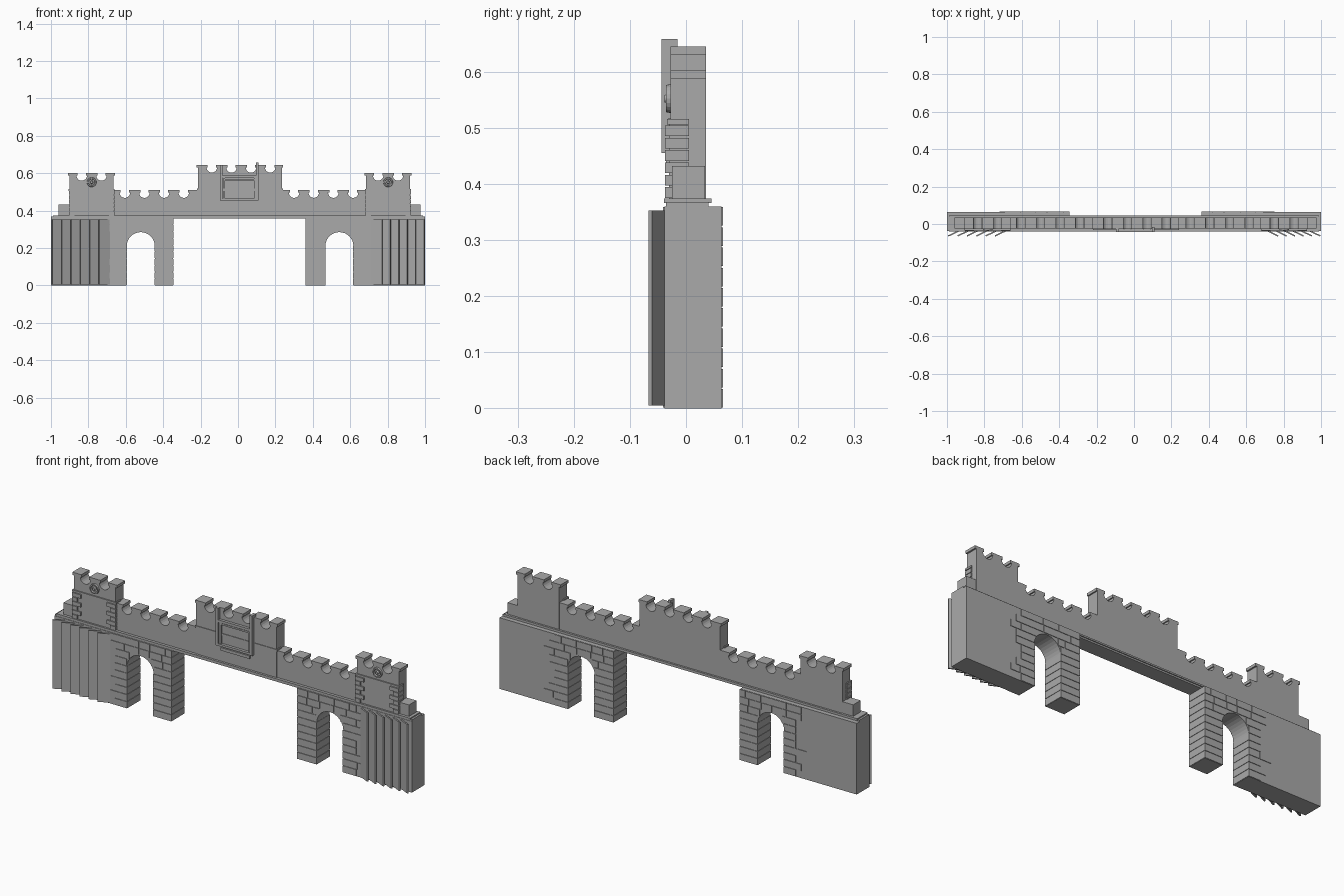
import bpy, bmesh, math, random
from mathutils import Matrix

if "Cube" in bpy.data.objects:
    bpy.data.objects.remove(bpy.data.objects["Cube"])

random.seed(4)
stone = bpy.data.materials.new("grey stone")
stone.diffuse_color = (0.4, 0.4, 0.4, 1)
stone.use_nodes = True
stone.node_tree.nodes["Principled BSDF"].inputs["Base Color"].default_value = stone.diffuse_color


def finish(bm, name):
    bmesh.ops.recalc_face_normals(bm, faces=bm.faces)
    me = bpy.data.meshes.new(name)
    bm.to_mesh(me)
    bm.free()
    me.materials.append(stone)
    ob = bpy.data.objects.new(name, me)
    bpy.context.collection.objects.link(ob)
    return ob


def add_box(bm, x0, x1, y0, y1, z0, z1):
    m = Matrix.Translation(((x0 + x1) / 2, (y0 + y1) / 2, (z0 + z1) / 2)) \
        @ Matrix.Diagonal((x1 - x0, y1 - y0, z1 - z0, 1))
    bmesh.ops.create_cube(bm, size=1, matrix=m)


def boxes(name, items):
    bm = bmesh.new()
    for b in items:
        add_box(bm, *b)
    return finish(bm, name)


def extrude_profile(name, pts, y0, y1):
    """Extrude an x-z outline from y0 to y1."""
    bm = bmesh.new()
    f = bm.faces.new([bm.verts.new((x, y0, z)) for x, z in pts])
    r = bmesh.ops.extrude_face_region(bm, geom=[f])
    for v in r["geom"]:
        if isinstance(v, bmesh.types.BMVert):
            v.co.y = y1
    return finish(bm, name)


def battlement(name, x0, x1, z0, top, centers, y0, y1, lip_l=0, lip_r=0):
    """Wall with scalloped notches and a thin overhanging cap."""
    r, cap = 0.028, 0.014
    pts = [(x0, z0), (x0, top - cap), (x0 - lip_l, top - cap), (x0 - lip_l, top)]
    for c in centers:
        pts += [(c - r + .006, top), (c - r + .006, top - cap)]
        pts += [(c - r * math.cos(a), top - cap - r * math.sin(a))
                for a in [math.pi * i / 10 for i in range(11)]]
        pts += [(c + r - .006, top - cap), (c + r - .006, top)]
    pts += [(x1 + lip_r, top), (x1 + lip_r, top - cap), (x1, top - cap), (x1, z0)]
    # drop coincident neighbours (caps without a lip)
    clean = [p for i, p in enumerate(pts) if p != pts[i - 1]]
    return extrude_profile(name, clean, y0, y1)


R, SPRING = 0.075, 0.21


def gatehouse(side, outer, inner, door, plain):
    """Lower wall with an arched doorway and projecting courses of stone."""
    lo, hi = min(outer, inner), max(outer, inner)
    arch = [(door + R * math.cos(a), SPRING + R * math.sin(a))
            for a in [math.pi * i / 16 for i in range(17)]]
    extrude_profile(side + "_gate_wall",
                    [(lo, 0), (lo, .36), (hi, .36), (hi, 0), (door + R, 0)] + arch
                    + [(door - R, 0)], -.038, .063)
    # stone courses
    bm = bmesh.new()
    rows, z = 10, 0.0
    h = .36 / rows
    blo, bhi = min(plain, inner), max(plain, inner)
    for i in range(rows):
        z0, z1 = i * h + .0015, (i + 1) * h - .0015
        jag = random.choice((0, .03, .06))
        a = blo - (jag if plain < inner else .002)
        b = bhi + (jag if plain > inner else .002)
        t = z0 - SPRING
        half = R - .002 if t <= 0 else (math.sqrt(R * R - t * t) if t < R else 0)
        spans = [(a, door - half), (door + half, b)] if half else [(a, b)]
        for s, e in spans:
            cuts = [s]
            while e - cuts[-1] > .11:
                cuts.append(cuts[-1] + random.uniform(.05, .09))
            cuts.append(e)
            for p, q in zip(cuts, cuts[1:]):
                add_box(bm, p + (.0015 if p != s else 0), q - (.0015 if q != e else 0),
                        -.041, .066, z0, z1)
    finish(bm, side + "_gate_stones")


gatehouse("left", -1, -.347, -.52, -.66)
gatehouse("right", 1, .362, .542, .69)

# slanted slats on the outer ends
for side, sgn, start, step in (("left", -1, .995, .05), ("right", 1, .998, .045)):
    bm = bmesh.new()
    for i in range(6):
        x = sgn * (start - i * step)
        d = -sgn
        lower = [bm.verts.new((px, py, .005)) for px, py in
                 ((x, -.061), (x + d * .004, -.067), (x + d * .06, -.04), (x + d * .056, -.034))]
        f = bm.faces.new(lower)
        r = bmesh.ops.extrude_face_region(bm, geom=[f])
        for v in r["geom"]:
            if isinstance(v, bmesh.types.BMVert):
                v.co.z = .353
    finish(bm, side + "_slats")

# long ledge carrying the upper wall
boxes("ledge", [(-1, 1, -.036, .04, .358, .368), (-.99, .99, -.039, .045, .366, .374)])

# upper wall: low curtains, centre and towers
battlement("left_curtain", -.67, -.21, .37, .51, [-.605, -.5, -.395, -.29], -.025, .035)
battlement("right_curtain", .23, .69, .37, .51, [.3, .405, .51, .615], -.025, .035)
battlement("centre_block", -.215, .235, .37, .645, [-.14, -.035, .07, .172],
           -.028, .0355, .006, .006)
boxes("centre_band", [(-.22, .24, -.031, .005, .506, .517)])
boxes("end_steps", [(-.96, -.89, -.025, .034, .37, .432), (.9, .975, -.025, .034, .37, .432)])

for side, x0, x1 in (("left", -.9, -.665), ("right", .685, .92)):
    w = x1 - x0
    mid = (x0 + x1) / 2
    boxes(side + "_tower", [(x0, x1, -.03, .0355, .37, .512)])
    battlement(side + "_tower_top", x0, x1, .51, .602, [mid - .053, mid + .053],
               -.028, .0355, .008, .008)
    boxes(side + "_tower_band", [(x0 - .006, x1 + .006, -.034, .005, .506, .516)])
    # alternating corner stones
    q = []
    for i in range(6):
        z = .375 + i * .022
        n = .045 if i % 2 else .025
        q += [(x0 - .004, x0 + n, -.037, .005, z, z + .019),
              (x1 - n, x1 + .004, -.037, .005, z, z + .019)]
    boxes(side + "_tower_corner_stones", q)
    # round medallion: ring and boss
    bm = bmesh.new()
    for rad, depth in ((.026, .01), (.011, .02)):
        m = Matrix.Translation((mid, -.028, .552)) @ Matrix.Rotation(math.pi / 2, 4, 'X')
        if rad < .02:
            bmesh.ops.create_cone(bm, cap_ends=True, segments=16, radius1=rad,
                                  radius2=rad * .6, depth=depth, matrix=m)
        else:
            loops = [[bm.verts.new((mid + rr * math.cos(a), y, .552 + rr * math.sin(a)))
                      for a in [math.tau * k / 20 for k in range(20)]]
                     for rr, y in ((.026, -.027), (.024, -.036), (.018, -.036), (.016, -.027))]
            for la, lb in zip(loops, loops[1:]):
                for k in range(20):
                    bm.faces.new((la[k], la[k - 1], lb[k - 1], lb[k]))
    finish(bm, side + "_medallion")

# framed panel on the centre, with posts, sill and inner frame
boxes("panel_posts", [(-.096, -.082, -.042, -.015, .455, .645),
                      (.096, .11, -.044, -.015, .455, .658)])
boxes("panel_frame", [(-.09, .104, -.042, -.02, .574, .587),
                      (-.09, .104, -.042, -.02, .455, .466),
                      (-.08, -.07, -.037, -.02, .46, .58),
                      (.086, .096, -.037, -.02, .46, .58),
                      (-.08, .096, -.037, -.02, .562, .57)])
boxes("panel_sill", [(-.072, .09, -.036, -.02, .432, .447)])
